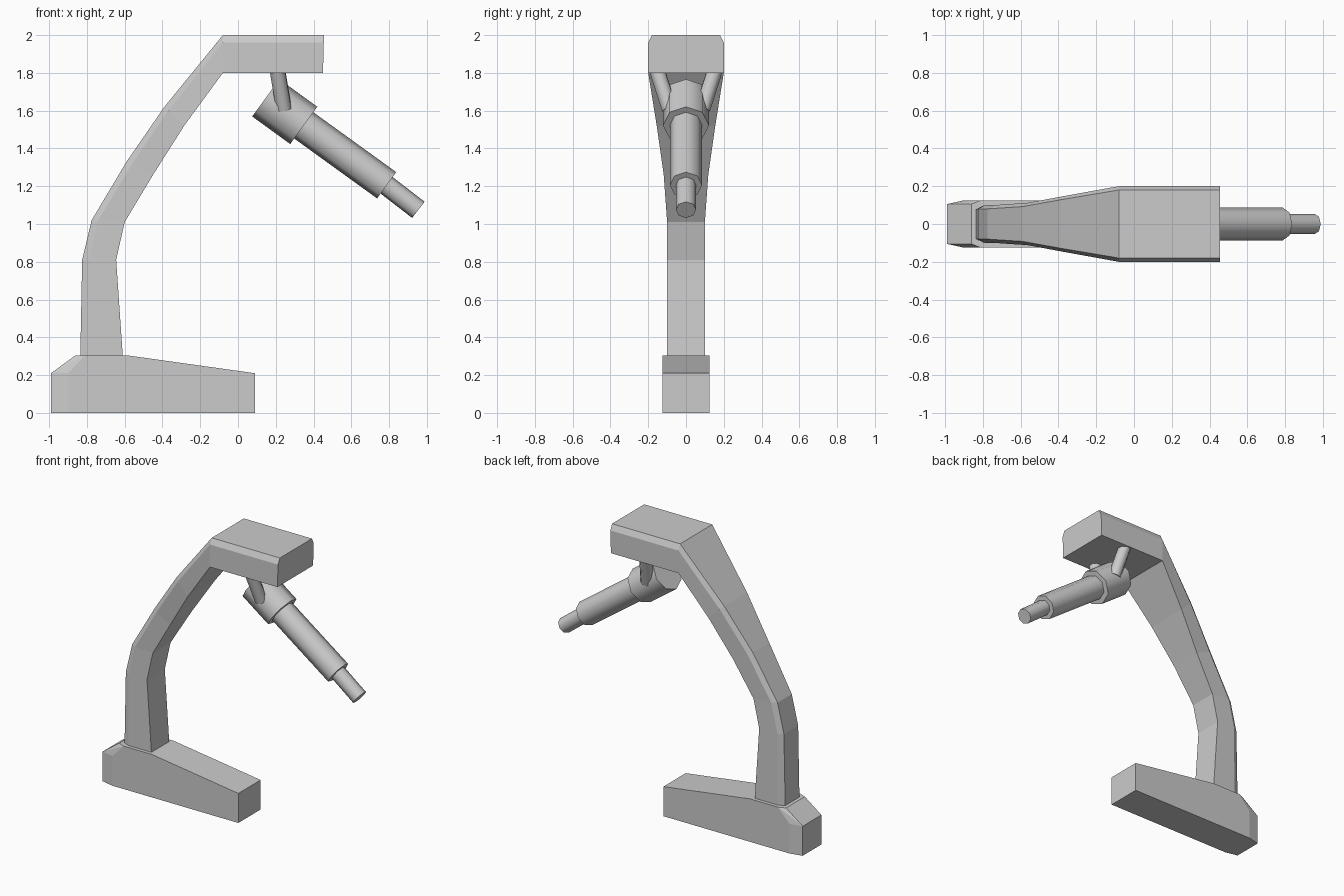
import bpy, bmesh, math
from mathutils import Vector

if "Cube" in bpy.data.objects:
    bpy.data.objects.remove(bpy.data.objects["Cube"])


def finish(name, bm):
    bmesh.ops.recalc_face_normals(bm, faces=bm.faces[:])
    me = bpy.data.meshes.new(name)
    bm.to_mesh(me)
    bm.free()
    ob = bpy.data.objects.new(name, me)
    bpy.context.collection.objects.link(ob)
    return ob


def rod(name, a, b, r, sides=8):
    """Cylinder between two points, with a corner facing up and sharp ends."""
    a, b = Vector(a), Vector(b)
    d = (b - a).normalized()
    side = d.cross(Vector((0, 0, 1))).normalized()
    up = side.cross(d)
    bm = bmesh.new()
    rings = []
    for p in (a, b):
        rings.append([bm.verts.new(p + r * (math.cos(t) * up + math.sin(t) * side))
                      for t in (2 * math.pi * i / sides for i in range(sides))])
    for i in range(sides):
        j = (i + 1) % sides
        bm.faces.new((rings[0][i], rings[0][j], rings[1][j], rings[1][i]))
    for ring in rings:
        bm.faces.new(ring)
    ob = finish(name, bm)
    bpy.ops.object.select_all(action='DESELECT')
    ob.select_set(True)
    bpy.context.view_layer.objects.active = ob
    bpy.ops.object.shade_smooth_by_angle(angle=math.radians(50))
    return ob


# Base: wedge foot with chamfered heel, as a convex hull
bm = bmesh.new()
outer = [(-.90, 0), (-.90, .21), (-.81, .305), (-.59, .305), (.09, .21), (.09, 0)]
heel = [(-.99, 0), (-.99, .21), (-.86, .305)]
for points, w in ((outer, .125), (heel, .105)):
    for x, z in points:
        for s in (-1, 1):
            bm.verts.new((x, s * w, z))
bmesh.ops.convex_hull(bm, input=bm.verts[:])
bmesh.ops.dissolve_limit(bm, angle_limit=math.radians(1), verts=bm.verts[:], edges=bm.edges[:])
finish("base", bm)

# Arm and head: chamfered section lofted along the curve
# back x, z / inner x, z / half width at back, at inner / chamfer fraction
stations = [
    (-.835, .300, -.610, .300, .100, .100, .20),
    (-.825, .810, -.645, .810, .100, .100, .20),
    (-.775, 1.02, -.600, 1.01, .100, .100, .20),
    (-.590, 1.33, -.450, 1.26, .112, .118, .20),
    (-.390, 1.62, -.285, 1.52, .148, .155, .20),
    (-.080, 2.00, -.080, 1.80, .200, .200, .20),
    (.455, 2.00, .450, 1.80, .200, .200, .20),
]
bm = bmesh.new()
rings = []
for bx, bz, ix, iz, wb, wi, f in stations:
    back, inner = Vector((bx, 0, bz)), Vector((ix, 0, iz))
    half = [(inner, wi), (back.lerp(inner, f), wb), (back, wb - .02)]
    pts = [Vector((p.x, -w, p.z)) for p, w in half]
    pts += [Vector((p.x, w, p.z)) for p, w in reversed(half)]
    rings.append([bm.verts.new(p) for p in pts])
for a, b in zip(rings, rings[1:]):
    for i in range(6):
        j = (i + 1) % 6
        bm.faces.new((a[i], a[j], b[j], b[i]))
bm.faces.new(rings[0])
bm.faces.new(rings[-1])
finish("arm", bm)

# Viewing tube: three stepped cylinders on one tilted axis
rod("tube_collar", (.147, 0, 1.668), (.348, 0, 1.522), .122)
rod("tube_body", (.34, 0, 1.528), (.787, 0, 1.205), .086)
rod("tube_tip", (.78, 0, 1.21), (.955, 0, 1.075), .054)

# Two struts hanging the tube under the head
for s, label in ((-1, "front"), (1, "back")):
    rod("strut_" + label, (.208, s * .155, 1.82), (.243, s * .088, 1.61), .043)
